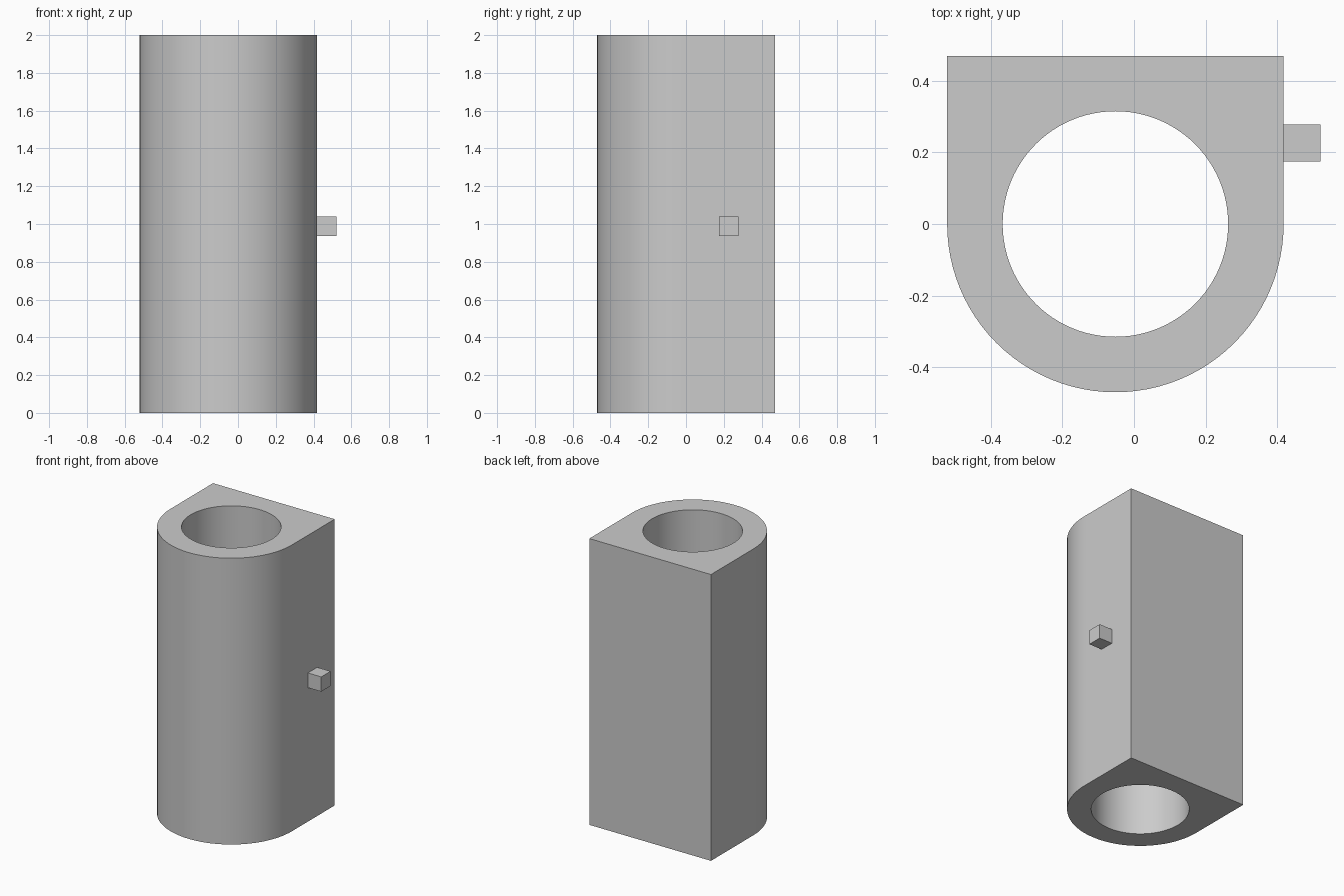
import bpy, bmesh, math
from mathutils import Matrix

cube = bpy.data.objects.get("Cube")
if cube:
    bpy.data.objects.remove(cube, do_unlink=True)

CX, R_OUT, R_HOLE, HEIGHT = -0.052, 0.47, 0.315, 2.0
PEG = 0.103
SEGMENTS = 96  # multiple of 8, so the square corners get a vertex

grey = bpy.data.materials.new("light grey")
grey.use_nodes = True
colour = (0.6, 0.6, 0.6, 1)
grey.diffuse_color = colour
grey.node_tree.nodes["Principled BSDF"].inputs["Base Color"].default_value = colour


def make_object(name, bm):
    bmesh.ops.recalc_face_normals(bm, faces=bm.faces)
    mesh = bpy.data.meshes.new(name)
    bm.to_mesh(mesh)
    bm.free()
    mesh.materials.append(grey)
    obj = bpy.data.objects.new(name, mesh)
    bpy.context.collection.objects.link(obj)
    return obj


# Housing: square back, round front, round bore straight through
bm = bmesh.new()
rings = {}
for z in (0, HEIGHT):
    for part in ("outer", "bore"):
        ring = []
        for i in range(SEGMENTS):
            a = 2 * math.pi * i / SEGMENTS
            c, s = math.cos(a), math.sin(a)
            r = R_HOLE
            if part == "outer":
                r = R_OUT / max(abs(c), abs(s)) if i <= SEGMENTS // 2 else R_OUT
            ring.append(bm.verts.new((CX + r * c, r * s, z)))
        rings[part, z] = ring

order = [("outer", 0), ("outer", HEIGHT), ("bore", HEIGHT), ("bore", 0)]
for k in range(4):
    a, b = rings[order[k]], rings[order[(k + 1) % 4]]
    for i in range(SEGMENTS):
        j = (i + 1) % SEGMENTS
        bm.faces.new((a[i], a[j], b[j], b[i]))
housing = make_object("housing", bm)

bpy.ops.object.select_all(action="DESELECT")
housing.select_set(True)
bpy.context.view_layer.objects.active = housing
bpy.ops.object.shade_smooth_by_angle(angle=math.radians(30))

# Small cubic peg on the left wall
bm = bmesh.new()
bmesh.ops.create_cube(bm, size=PEG, matrix=Matrix.Translation((CX + R_OUT + PEG / 2, 0.226, 0.987)))
make_object("side_peg", bm)
